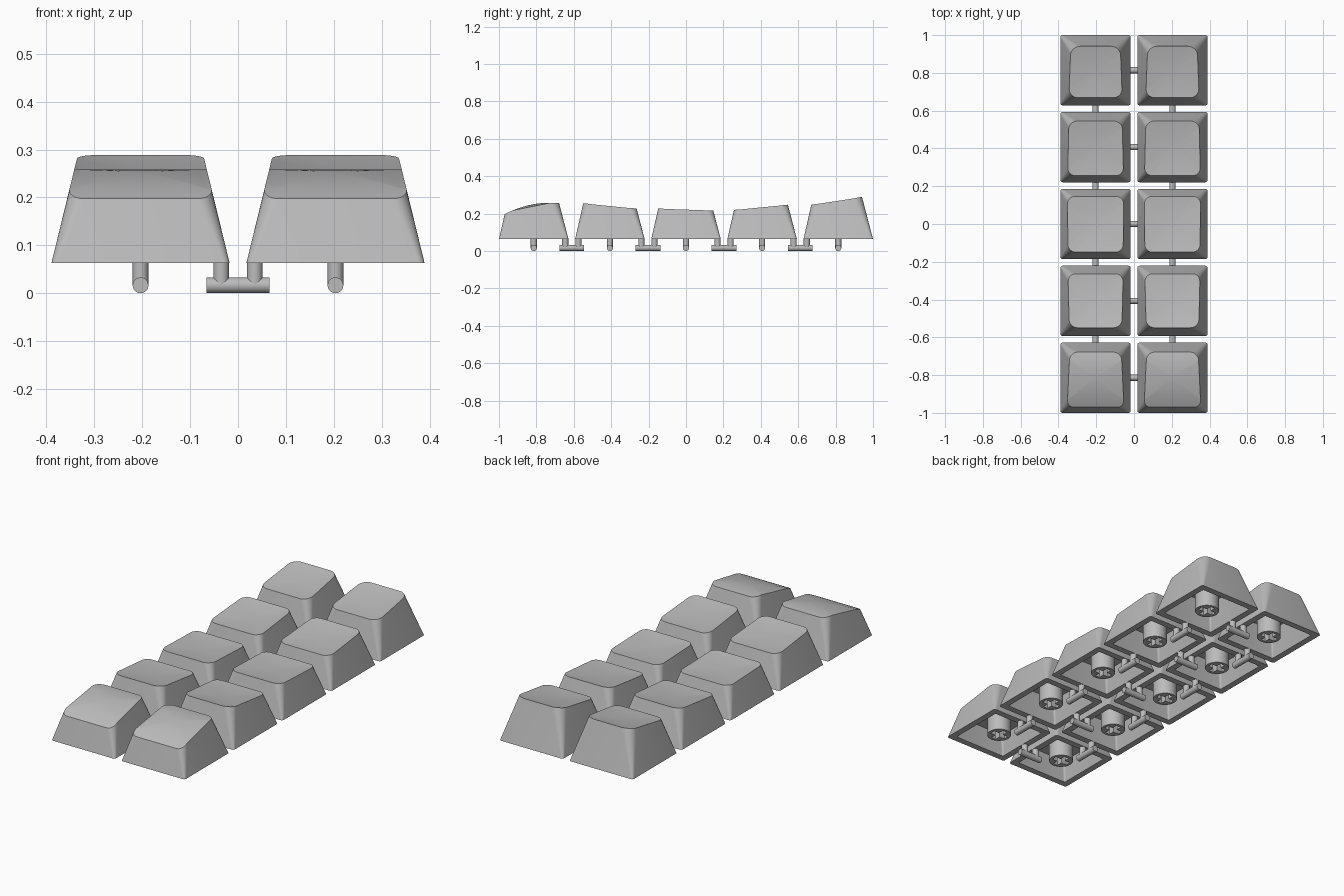
import bpy, bmesh, math
from mathutils import Vector, Matrix

if "Cube" in bpy.data.objects:
    bpy.data.objects.remove(bpy.data.objects["Cube"], do_unlink=True)

grey = bpy.data.materials.new("light_grey_plastic")
grey.use_nodes = True
colour = (0.5, 0.5, 0.5, 1)
grey.diffuse_color = colour
grey.node_tree.nodes["Principled BSDF"].inputs["Base Color"].default_value = colour

PITCH, HALF, BASE, TOP = 0.407, 0.186, 0.063, 0.30
TAPER = 0.244           # inward lean of the walls
ROD = 0.0165            # sprue radius
SEGMENTS = 7            # per rounded corner


def finish(bm, name, location=(0, 0, 0)):
    bmesh.ops.recalc_face_normals(bm, faces=bm.faces)
    mesh = bpy.data.meshes.new(name)
    bm.to_mesh(mesh)
    bm.free()
    mesh.materials.append(grey)
    mesh.shade_smooth()
    mesh.set_sharp_from_angle(angle=math.radians(32))
    obj = bpy.data.objects.new(name, mesh)
    obj.location = location
    bpy.context.collection.objects.link(obj)
    return obj


def rounded_square(half, radius, z, shift=0):
    points = []
    for corner in range(4):
        middle = math.radians(45 + 90 * corner)
        cx = math.copysign(half - radius, math.cos(middle))
        cy = math.copysign(half - radius, math.sin(middle))
        for i in range(SEGMENTS + 1):
            a = math.radians(90 * (corner + i / SEGMENTS))
            points.append(Vector((cx + radius * math.cos(a), cy + radius * math.sin(a) + shift, z)))
    return points


def dished(front, back):
    # Sloped top with a shallow spherical dish
    def height(x, y):
        slope = (front + back) / 2 + (back - front) * y / 0.29
        return slope + 0.006 * ((x * x + y * y) / 0.0196 - 1)
    return height


def arched(x, y):
    return 0.258 - 1.05 * (y - 0.085) ** 2


def keycap(name, location, height, ceiling):
    outer = rounded_square(HALF, 0.012, BASE)
    upper = rounded_square(HALF - TAPER * (TOP - BASE), 0.052, TOP, -0.004)
    # Trim the straight walls where they meet the top surface
    rim = []
    for low, high in zip(outer, upper):
        t = 0.7
        for _ in range(12):
            p = low.lerp(high, t)
            t = (height(p.x, p.y) - BASE) / (TOP - BASE)
        rim.append(low.lerp(high, t))
    rings = [rounded_square(0.152 - TAPER * (ceiling - BASE), 0.015, ceiling),
             rounded_square(0.152, 0.008, BASE), outer, rim]
    for k in range(9, 0, -1):
        s = k / 10
        rings.append([Vector((p.x * s, p.y * s, height(p.x * s, p.y * s))) for p in rim])
    bm = bmesh.new()
    loops = [[bm.verts.new(p) for p in ring] for ring in rings]
    count = len(outer)
    for a, b in zip(loops, loops[1:]):
        for i in range(count):
            j = (i + 1) % count
            bm.faces.new((a[i], a[j], b[j], b[i]))
    bm.faces.new(loops[0])
    bm.faces.new(loops[-1])
    return finish(bm, name, location)


def stem(name, location, ceiling):
    # Round post with a cross-shaped socket
    bm = bmesh.new()
    circle = [(0.06 * math.cos(math.tau * i / 32), 0.06 * math.sin(math.tau * i / 32)) for i in range(32)]
    arm, slot = 0.045, 0.0135
    cross = []
    for q in range(4):
        turn = Matrix.Rotation(math.pi / 2 * q, 2)
        cross += [turn @ Vector(p) for p in ((arm, -slot), (arm, slot), (slot, slot))]
    edges = []
    for outline in (circle, cross):
        verts = [bm.verts.new((p[0], p[1], BASE)) for p in outline]
        edges += [bm.edges.new((verts[i - 1], verts[i])) for i in range(len(verts))]
    bmesh.ops.triangle_fill(bm, edges=edges, use_beauty=True)
    solid = bmesh.ops.extrude_face_region(bm, geom=bm.faces[:], use_keep_orig=True)
    moved = [g for g in solid["geom"] if isinstance(g, bmesh.types.BMVert)]
    bmesh.ops.translate(bm, verts=moved, vec=(0, 0, ceiling - BASE))
    return finish(bm, name, location)


def sprue(name, location, turn):
    # Lying rod with two short posts up to neighbouring rims
    bm = bmesh.new()

    def rod(length, matrix):
        bmesh.ops.create_cone(bm, cap_ends=True, segments=24, radius1=ROD, radius2=ROD,
                              depth=length, matrix=matrix)
    spin = Matrix.Rotation(turn, 4, 'Z')
    rod(0.132, spin @ Matrix.Translation((0, 0, ROD)) @ Matrix.Rotation(math.pi / 2, 4, 'Y'))
    post = BASE - ROD
    for side in (-1, 1):
        rod(post, spin @ Matrix.Translation((side * 0.035, 0, ROD + post / 2)))
    return finish(bm, name, location)


# Row shape from front to back, and the height of the hollow inside
rows = [(arched, 0.165), (dished(0.252, 0.222), 0.185), (dished(0.222, 0.212), 0.175),
        (dished(0.215, 0.245), 0.18), (dished(0.243, 0.29), 0.2)]

for r, (height, ceiling) in enumerate(rows):
    y = (r - 2) * PITCH
    for side, label in ((-1, "right"), (1, "left")):
        x = side * PITCH / 2
        keycap(f"keycap_row_{r + 1}_{label}", (x, y, 0), height, ceiling)
        stem(f"stem_row_{r + 1}_{label}", (x, y, 0), ceiling)
        if r < 4:
            sprue(f"row_sprue_{r + 1}_{label}", (x, y + PITCH / 2, 0), math.pi / 2)
    sprue(f"column_sprue_{r + 1}", (0, y, 0), 0)
